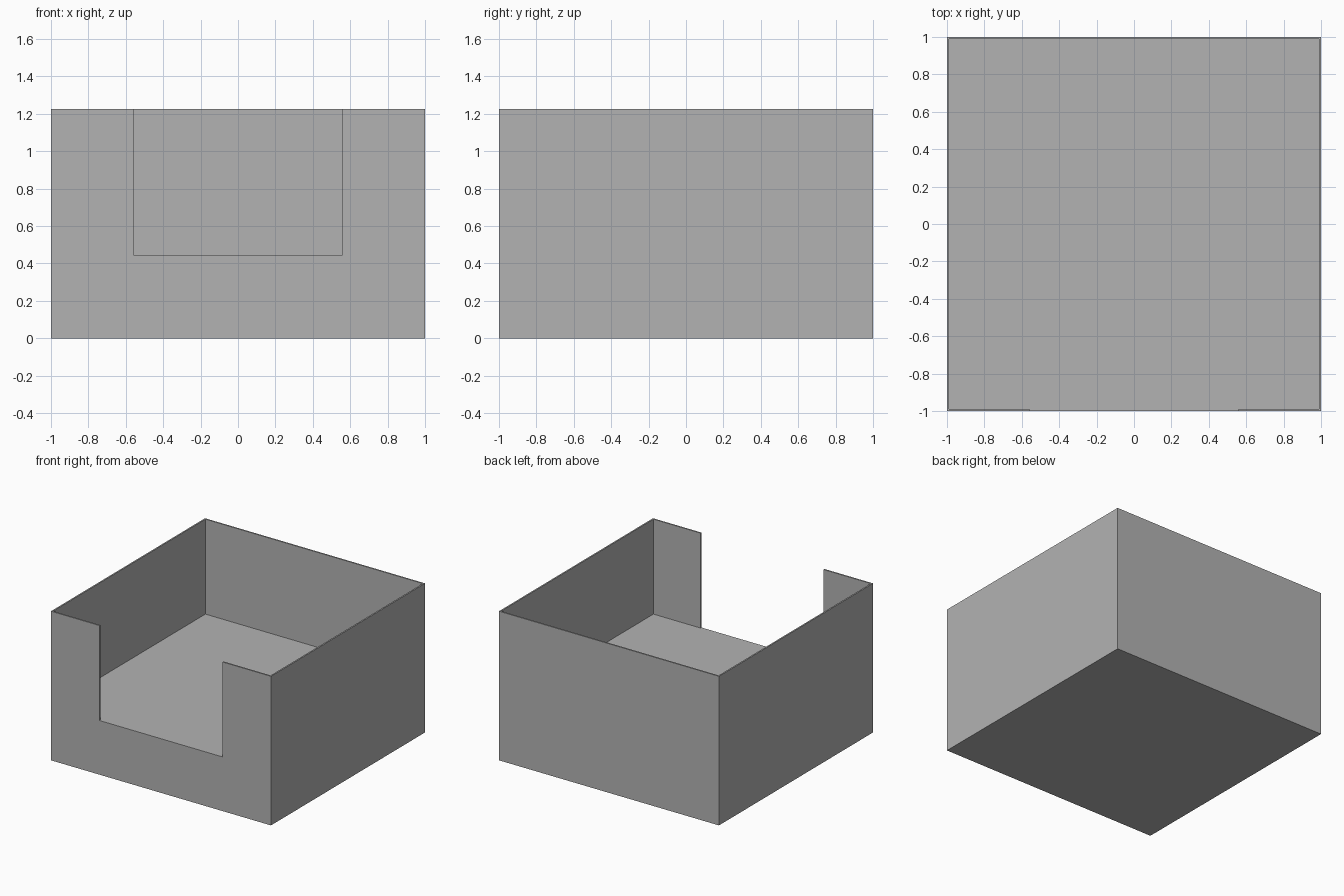
import bpy
import bmesh

cube = bpy.data.objects.get("Cube")
if cube:
    bpy.data.objects.remove(cube, do_unlink=True)

HEIGHT, FLOOR, WALL, NOTCH = 1.225, 0.445, 0.012, 0.56

grey = bpy.data.materials.new("plain grey")
grey.use_nodes = True
grey.diffuse_color = (0.45, 0.45, 0.45, 1)
grey.node_tree.nodes["Principled BSDF"].inputs["Base Color"].default_value = grey.diffuse_color


def prism(name, outline, bottom, top, fillet=0):
    """Extrude a plan outline upward, optionally rounding the notch's lower edges."""
    bm = bmesh.new()
    base = bm.faces.new([bm.verts.new((x, y, bottom)) for x, y in outline])
    grown = bmesh.ops.extrude_face_region(bm, geom=[base], use_keep_orig=True)
    for v in grown["geom"]:
        if isinstance(v, bmesh.types.BMVert):
            v.co.z = top
    bmesh.ops.recalc_face_normals(bm, faces=bm.faces)
    if fillet:
        edges = [e for e in bm.edges
                 if all(abs(abs(v.co.x) - NOTCH) < 1e-4 and v.co.z == base.verts[0].co.z
                        for v in e.verts)]
        bmesh.ops.bevel(bm, geom=edges, offset=fillet, segments=3,
                        profile=0.5, affect='EDGES')
    mesh = bpy.data.meshes.new(name)
    bm.to_mesh(mesh)
    bm.free()
    mesh.materials.append(grey)
    obj = bpy.data.objects.new(name, mesh)
    bpy.context.collection.objects.link(obj)
    return obj


# Solid block that becomes the tray
tray = prism("open_tray", [(-1, -1), (1, -1), (1, 1), (-1, 1)], 0, HEIGHT)

# Cavity and front opening share one level floor
i = 1 - WALL
half = [(NOTCH, -1.2), (NOTCH, -i), (i, -i), (i, i)]
plan = half + [(-x, y) for x, y in reversed(half)]
cutter = prism("cavity_cutter", plan, FLOOR, HEIGHT + 0.2, fillet=0.008)

cut = tray.modifiers.new("Cavity", 'BOOLEAN')
cut.operation = 'DIFFERENCE'
cut.solver = 'EXACT'
cut.object = cutter

# Apply the cut and remove the helper
bpy.context.view_layer.objects.active = tray
tray.select_set(True)
bpy.ops.object.modifier_apply(modifier=cut.name)
bpy.data.objects.remove(cutter, do_unlink=True)
